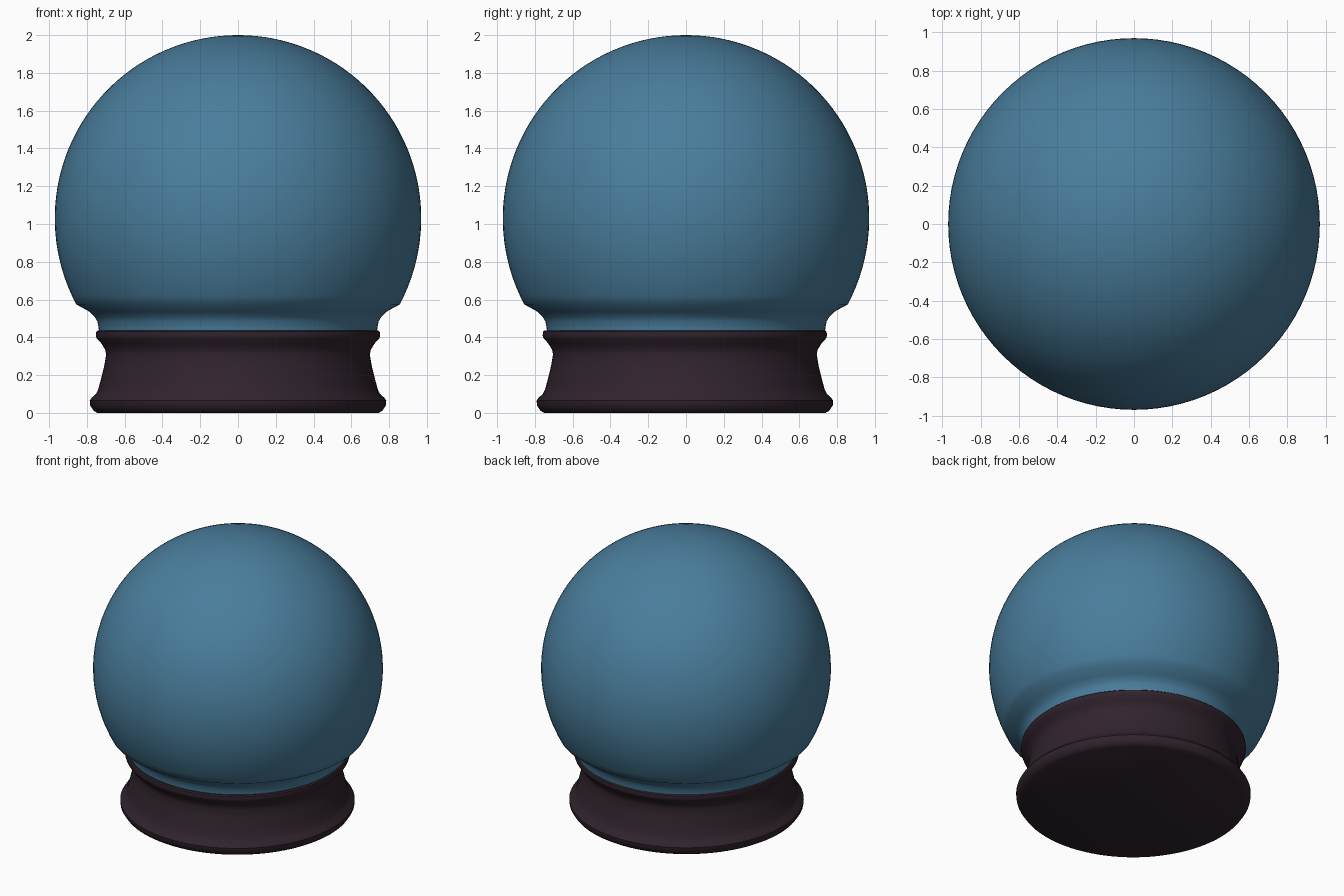
import bpy, bmesh, math

if "Cube" in bpy.data.objects:
    bpy.data.objects.remove(bpy.data.objects["Cube"])


def material(name, rgb):
    m = bpy.data.materials.new(name)
    m.diffuse_color = (*rgb, 1)
    m.use_nodes = True
    m.node_tree.nodes["Principled BSDF"].inputs["Base Color"].default_value = m.diffuse_color
    return m


def lathe(name, profile, mat, segments=96, y=0.0, angle=35):
    """Spin an (r, z) profile, listed bottom to top, around the z axis."""
    bm = bmesh.new()
    rings = []
    for r, z in profile:
        if r < 1e-5:
            rings.append([bm.verts.new((0, y, z))])
        else:
            rings.append([bm.verts.new((r * math.cos(2 * math.pi * i / segments),
                                        y + r * math.sin(2 * math.pi * i / segments), z))
                          for i in range(segments)])
    for a, b in zip(rings, rings[1:]):
        for i in range(segments):
            j = (i + 1) % segments
            quad = [a[i % len(a)], a[j % len(a)], b[j % len(b)], b[i % len(b)]]
            bm.faces.new(list(dict.fromkeys(quad)))
    bmesh.ops.recalc_face_normals(bm, faces=bm.faces)
    mesh = bpy.data.meshes.new(name)
    bm.to_mesh(mesh)
    bm.free()
    mesh.materials.append(mat)
    ob = bpy.data.objects.new(name, mesh)
    bpy.context.collection.objects.link(ob)
    bpy.ops.object.select_all(action='DESELECT')
    ob.select_set(True)
    bpy.context.view_layer.objects.active = ob
    bpy.ops.object.shade_smooth_by_angle(angle=math.radians(angle))
    return ob


glass = material("blue glass", (0.067, 0.205, 0.33))
wood = material("dark plum wood", (0.03, 0.017, 0.027))

# Glass globe: short neck flowing into a near-spherical ball
R, CZ = 0.97, 1.03
neck = [(0, 0.42), (0.735, 0.42), (0.738, 0.45), (0.745, 0.485),
        (0.757, 0.505), (0.785, 0.535)]
start = math.radians(-28)
steps = 40
ball = [(R * math.cos(a), CZ + R * math.sin(a))
        for a in (start + (math.pi / 2 - start) * k / steps for k in range(steps))]
lathe("glass_globe", neck + ball + [(0, CZ + R)], glass)

# Turned pedestal with flared foot, waist and top rim
base = [(0, 0), (0.745, 0), (0.765, 0.012), (0.783, 0.04), (0.785, 0.065), (0.775, 0.08),
        (0.752, 0.1), (0.74, 0.125), (0.725, 0.18), (0.708, 0.25), (0.698, 0.31),
        (0.703, 0.335), (0.725, 0.37), (0.748, 0.395), (0.753, 0.41), (0.75, 0.43),
        (0.742, 0.437), (0.72, 0.437), (0, 0.43)]
lathe("pedestal", base, wood, y=-0.006)
